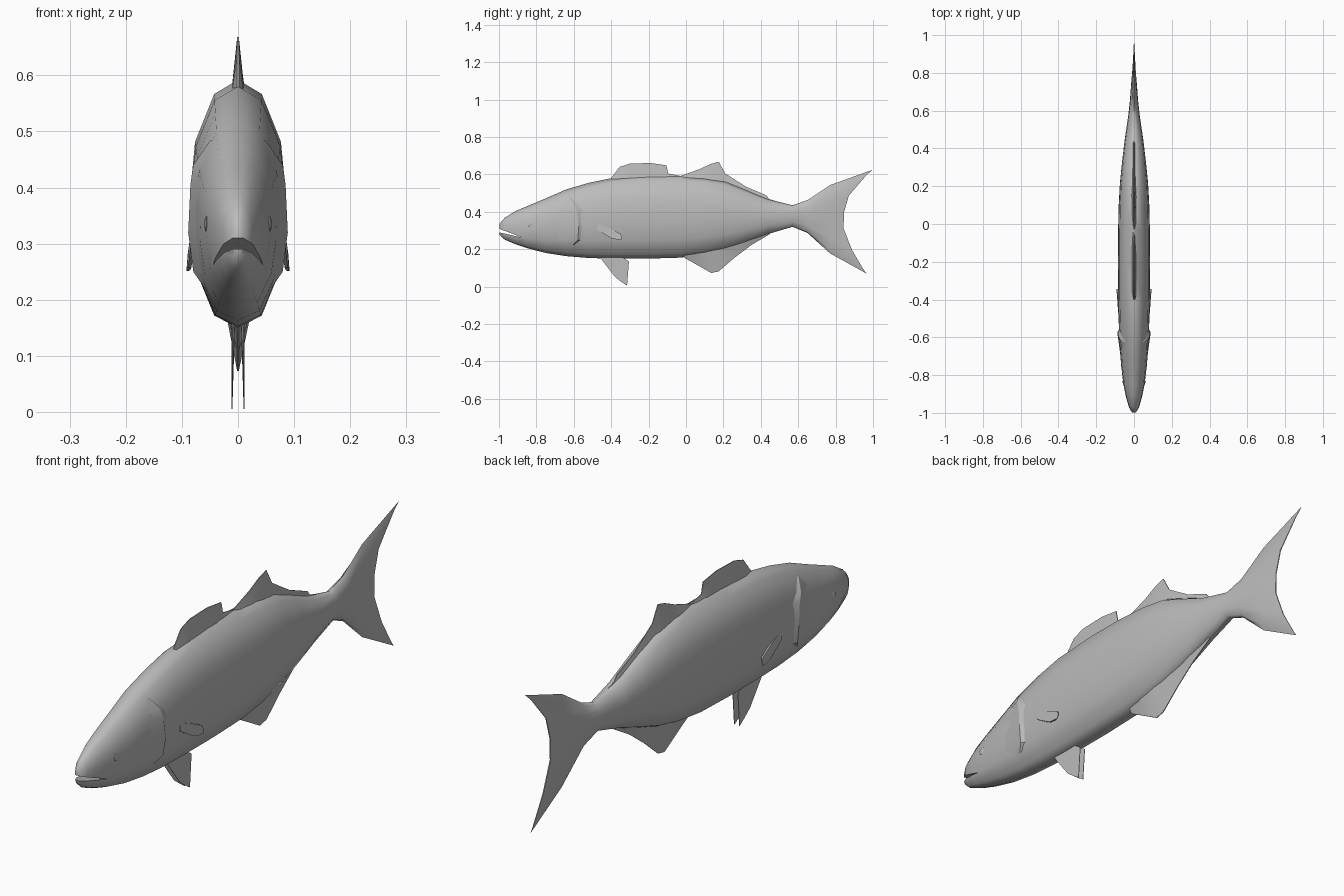
import bpy, bmesh, math

if "Cube" in bpy.data.objects:
    bpy.data.objects.remove(bpy.data.objects["Cube"], do_unlink=True)

grey = bpy.data.materials.new("plain grey")
grey.use_nodes = True
grey.diffuse_color = (0.5, 0.5, 0.5, 1)
grey.node_tree.nodes["Principled BSDF"].inputs["Base Color"].default_value = (0.5, 0.5, 0.5, 1)


def build(name, verts, faces, angle=50):
    """Make a grey mesh object with consistent normals and smooth shading."""
    bm = bmesh.new()
    vs = [bm.verts.new(v) for v in verts]
    for f in faces:
        bm.faces.new([vs[i] for i in f])
    bmesh.ops.recalc_face_normals(bm, faces=bm.faces)
    mesh = bpy.data.meshes.new(name)
    bm.to_mesh(mesh)
    bm.free()
    mesh.materials.append(grey)
    ob = bpy.data.objects.new(name, mesh)
    bpy.context.collection.objects.link(ob)
    smooth(ob, angle)
    return ob


def smooth(ob, angle):
    bpy.ops.object.select_all(action="DESELECT")
    ob.select_set(True)
    bpy.context.view_layer.objects.active = ob
    bpy.ops.object.shade_smooth_by_angle(angle=math.radians(angle))


def lerp(table, t):
    """Interpolate rows of (key, value...) at key t."""
    for a, b in zip(table, table[1:]):
        if t <= b[0]:
            k = max(0, (t - a[0]) / (b[0] - a[0]))
            return [p + (q - p) * k for p, q in zip(a, b)]
    return list(table[-1])


def loft(rings):
    """Quads between closed rings of equal size."""
    n = len(rings[0])
    verts = [v for r in rings for v in r]
    faces = [(r * n + i, r * n + (i + 1) % n, (r + 1) * n + (i + 1) % n, (r + 1) * n + i)
             for r in range(len(rings) - 1) for i in range(n)]
    return verts, faces


# Body and tail: stations of (y, bottom z, top z, half width)
STATIONS = [
    (-0.998, 0.278, 0.335, 0.010), (-0.97, 0.252, 0.368, 0.027), (-0.91, 0.226, 0.405, 0.044),
    (-0.85, 0.206, 0.430, 0.056), (-0.75, 0.180, 0.472, 0.068), (-0.64, 0.163, 0.520, 0.077),
    (-0.52, 0.153, 0.555, 0.081), (-0.40, 0.150, 0.580, 0.084), (-0.20, 0.150, 0.592, 0.085),
    (-0.03, 0.155, 0.591, 0.084), (0.10, 0.172, 0.583, 0.081), (0.21, 0.198, 0.565, 0.075),
    (0.33, 0.240, 0.515, 0.063), (0.44, 0.282, 0.468, 0.050), (0.57, 0.320, 0.435, 0.031),
    (0.65, 0.287, 0.463, 0.022), (0.77, 0.178, 0.543, 0.013)]
SECTION = [(0, -1), (0.5, -0.9), (0.87, -0.55), (1, -0.13), (0.98, 0.18),
           (0.9, 0.5), (0.5, 0.885), (0, 1)]
# Forked trailing edge: (z, y)
FORK = [(0.07, 0.965), (0.12, 0.93), (0.21, 0.88), (0.345, 0.83), (0.52, 0.88), (0.625, 0.998)]


def ring(y, lo, hi, w, fork=False):
    mid, half = (lo + hi) / 2, (hi - lo) / 2
    pts = SECTION + [(-x, t) for x, t in SECTION[-2:0:-1]]
    out = []
    for x, t in pts:
        z = mid + half * t
        out.append((x * w, lerp(FORK, z)[1] if fork else y, z))
    return out


def body_x(y, z):
    """Half width of the body surface at y, z."""
    _, lo, hi, w = lerp(STATIONS, y)
    t = (z - (lo + hi) / 2) / ((hi - lo) / 2)
    return w * lerp([(b, a) for a, b in SECTION], t)[1]


rings = [ring(*s) for s in STATIONS] + [ring(0, 0.07, 0.625, 0.002, True)]
verts, faces = loft(rings)
n = len(rings[0])
for base in (0, len(verts) - n):          # close nose and trailing edge with strips
    for i in range(n // 2):
        strip = [base + i, base + i + 1, base + (n - i - 1) % n, base + (n - i) % n]
        faces.append(tuple(dict.fromkeys(strip)))
body = build("body_and_tail", verts, faces, 60)

# Mouth slit cut as a wedge
wedge = [(-1.03, 0.322), (-0.875, 0.262), (-1.03, 0.298)]
wv = [(x, y, z) for x in (-0.2, 0.2) for y, z in wedge]
cutter = build("mouth_cutter", wv, [(0, 1, 2), (3, 4, 5), (0, 1, 4, 3), (1, 2, 5, 4), (2, 0, 3, 5)])
cutter.hide_render = True
cut = body.modifiers.new("mouth", "BOOLEAN")
cut.object = cutter
cut.operation = "DIFFERENCE"
cut.solver = "EXACT"
bpy.context.view_layer.objects.active = body
bpy.ops.object.modifier_apply(modifier="mouth")
bpy.data.objects.remove(cutter, do_unlink=True)
smooth(body, 60)


def fin(name, rows, root, edge=0.0015, x=0.0, lean=0.0):
    """Tapered fin; rows are (base y, base z, edge y, edge z)."""
    rings = [[(x - root, by, bz), (x + root, by, bz),
              (x + lean + edge, ey, ez), (x + lean - edge, ey, ez)] for by, bz, ey, ez in rows]
    verts, faces = loft(rings)
    last = len(verts) - 4
    faces += [(0, 1, 2, 3), tuple(range(last, last + 4))]
    return build(name, verts, faces)


# Fins on the midline
fin("front_dorsal_fin", [
    (-0.41, 0.55, -0.40, 0.582), (-0.36, 0.56, -0.355, 0.640), (-0.31, 0.565, -0.30, 0.658),
    (-0.23, 0.57, -0.19, 0.661), (-0.16, 0.57, -0.105, 0.649), (-0.12, 0.57, -0.095, 0.605),
    (-0.04, 0.57, -0.03, 0.592)], 0.012)
fin("rear_dorsal_fin", [
    (-0.04, 0.56, -0.03, 0.592), (0.04, 0.56, 0.07, 0.627), (0.09, 0.55, 0.13, 0.655),
    (0.14, 0.55, 0.175, 0.668), (0.18, 0.54, 0.21, 0.605), (0.28, 0.50, 0.32, 0.535),
    (0.38, 0.46, 0.43, 0.488), (0.40, 0.45, 0.445, 0.468), (0.54, 0.42, 0.55, 0.438)], 0.014)
fin("anal_fin", [
    (-0.04, 0.20, -0.01, 0.155), (0.04, 0.21, 0.07, 0.110), (0.10, 0.22, 0.135, 0.073),
    (0.14, 0.23, 0.175, 0.082), (0.20, 0.25, 0.26, 0.155), (0.30, 0.28, 0.35, 0.223),
    (0.42, 0.32, 0.45, 0.282)], 0.03)

for side, s in (("left", 1), ("right", -1)):
    # Pelvic fin, lightly pleated
    rows = [(-0.465, 0.17, -0.455, 0.150), (-0.45, 0.17, -0.38, 0.052), (-0.42, 0.17, -0.345, 0.025),
            (-0.40, 0.17, -0.315, 0.005), (-0.38, 0.17, -0.31, 0.07), (-0.36, 0.17, -0.305, 0.135)]
    fin(side + "_pelvic_fin", rows, 0.003, 0.001, s * 0.008, s * 0.003)

    # Gill cover: flush in front, raised ridge, sharp step back to the body
    rows = [(0.485, -0.66, -0.628, -0.615), (0.44, -0.70, -0.600, -0.572), (0.405, -0.72, -0.585, -0.545),
            (0.32, -0.74, -0.574, -0.553), (0.25, -0.72, -0.578, -0.560), (0.222, -0.66, -0.605, -0.595)]
    gv = []
    for i, (z, *ys) in enumerate(rows):
        lift = 0.002 if i in (0, 5) else 0.010
        for y, d in zip(ys, (-0.003, lift, -0.003)):
            gv.append((s * (body_x(y, z) + d), y, z))
    gf = [(r * 3 + c, r * 3 + c + 1, r * 3 + c + 4, r * 3 + c + 3) for r in range(5) for c in range(2)]
    gill = build(side + "_gill_cover", gv, gf, 25)
    if sum(p.normal.x * s for p in gill.data.polygons) < 0:
        gill.data.flip_normals()

    # Pectoral fin: a slim leaf angled away from the body
    rows = [(-0.475, 0.335, -0.475, 0.305), (-0.42, 0.318, -0.43, 0.277),
            (-0.385, 0.300, -0.395, 0.257), (-0.350, 0.283, -0.365, 0.252), (-0.343, 0.268, -0.345, 0.251)]
    pr = []
    for i, (ty, tz, by, bz) in enumerate(rows):
        x = 0.079 + 0.0025 * i
        h = 0.003 if i < 4 else 0.001
        pr.append([(s * (x - h), ty, tz), (s * (x + h), ty, tz),
                   (s * (x + h + 0.002), by, bz), (s * (x - h + 0.002), by, bz)])
    verts, faces = loft(pr)
    faces += [(0, 1, 2, 3), (16, 17, 18, 19)]
    build(side + "_pectoral_fin", verts, faces)

    # Eye: a shallow bump on the head
    bpy.ops.mesh.primitive_uv_sphere_add(segments=16, ring_count=8, radius=1,
                                         location=(s * body_x(-0.835, 0.335), -0.835, 0.335))
    eye = bpy.context.object
    eye.name = side + "_eye"
    eye.scale = (0.003, 0.014, 0.014)
    eye.data.materials.append(grey)
    smooth(eye, 60)
